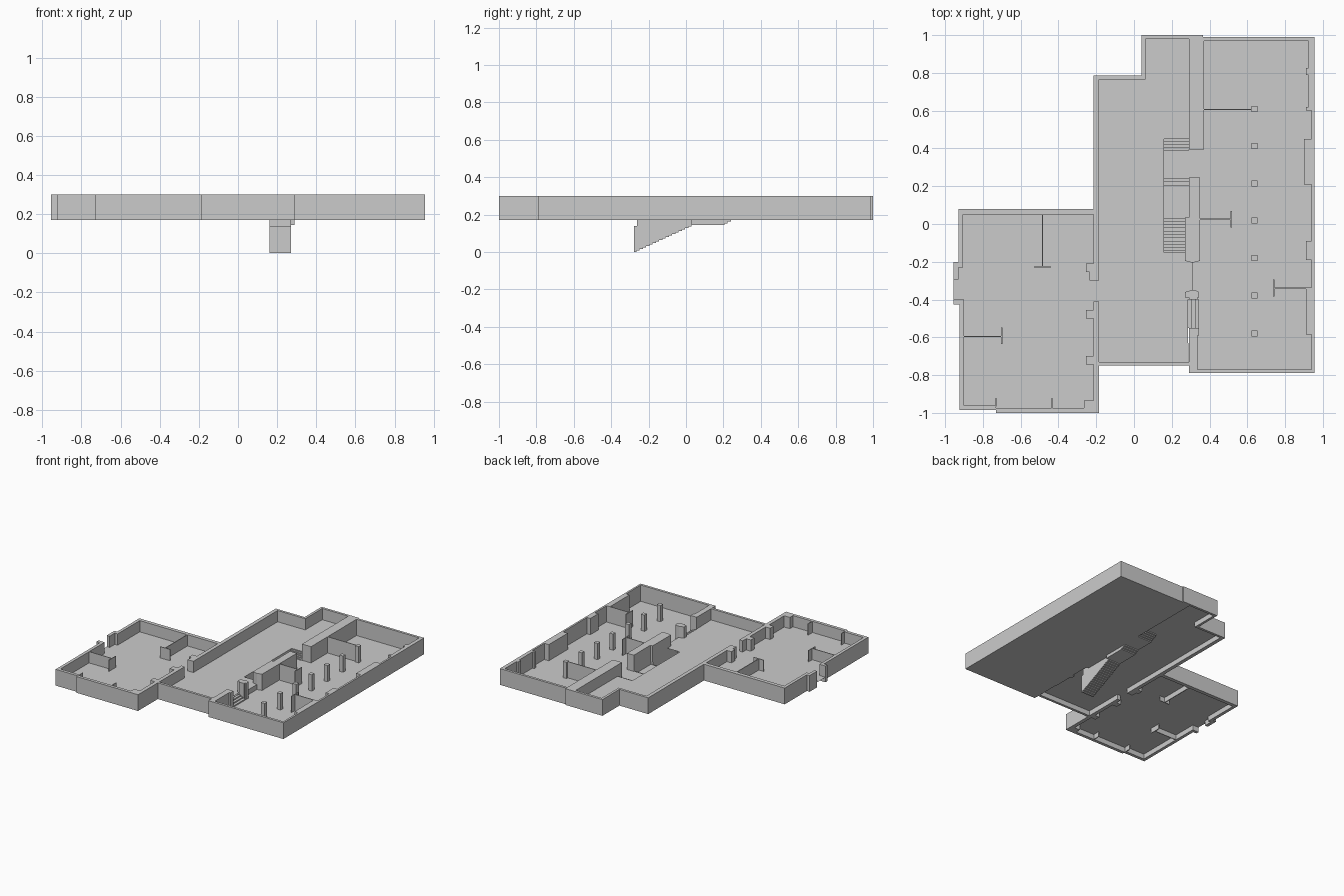
import bpy, bmesh

if "Cube" in bpy.data.objects:
    bpy.data.objects.remove(bpy.data.objects["Cube"])

LOW, HALL, TOP = 0.17, 0.21, 0.30   # east floor, raised hall and wing floor, wall tops


def finish(name, bm):
    bmesh.ops.remove_doubles(bm, verts=bm.verts, dist=1e-5)
    mesh = bpy.data.meshes.new(name)
    bm.to_mesh(mesh)
    bm.free()
    obj = bpy.data.objects.new(name, mesh)
    bpy.context.collection.objects.link(obj)
    return obj


def ccw(p):
    a = sum(a[0] * b[1] - b[0] * a[1] for a, b in zip(p, p[1:] + p[:1]))
    return p if a > 0 else p[::-1]


def prisms(name, outlines, z0=LOW, z1=TOP):
    """Vertical solids from plan outlines."""
    bm = bmesh.new()
    for pts in map(ccw, outlines):
        lo = [bm.verts.new((x, y, z0)) for x, y in pts]
        hi = [bm.verts.new((x, y, z1)) for x, y in pts]
        bm.faces.new(hi)
        bm.faces.new(lo[::-1])
        for i in range(len(pts)):
            j = (i + 1) % len(pts)
            bm.faces.new((lo[i], lo[j], hi[j], hi[i]))
    return finish(name, bm)


def rect(x0, x1, y0, y1):
    return [(x0, y0), (x1, y0), (x1, y1), (x0, y1)]


def floor(name, pts, z):
    bm = bmesh.new()
    bm.faces.new([bm.verts.new((x, y, z)) for x, y in ccw(pts)])
    return finish(name, bm)


# Perimeter walls: one ribbon broken at the side door of the west wing
outer = [(-.955, -.295), (-.955, -.2), (-.93, -.2), (-.93, .08), (-.215, .08),
         (-.215, .785), (.04, .785), (.04, 1), (.365, 1), (.365, .99),
         (.955, .99), (.955, -.79), (.29, -.79), (.29, -.75), (-.185, -.75),
         (-.185, -1), (-.73, -1), (-.73, -.985), (-.925, -.985),
         (-.925, -.425), (-.955, -.425), (-.955, -.4)]
inner = [(-.9, -.4), (-.9, -.96), (-.73, -.96), (-.73, -.975),
         (-.215, -.975), (-.215, -.41), (-.185, -.41), (-.185, -.73),
         (.29, -.73), (.29, -.55), (.335, -.55), (.335, -.77),
         (.94, -.77), (.94, .97), (.37, .97), (.37, .395), (.29, .395),
         (.29, .98), (.06, .98), (.06, .765), (-.185, .765), (-.185, -.3),
         (-.215, -.3), (-.215, .05), (-.905, .05), (-.905, -.23),
         (-.93, -.23), (-.93, -.295)]
prisms("perimeter_walls", [outer + inner])

# Floors: wing and hall are raised, the hall is notched for the stairwell
floor("wing_floor", [outer[-1]] + inner[:7] + inner[-7:] + [outer[0]], HALL)
floor("hall_floor", [(-.185, -.73), (.29, -.73), (.285, -.55), (.285, -.4),
                     (.31, -.4), (.31, -.19), (.27, -.19), (.27, -.15),
                     (.16, -.15), (.16, .45), (.29, .45),
                     (.29, .98), (.06, .98), (.06, .765), (-.185, .765)], HALL)
floor("east_floor", rect(.29, .955, -.79, .99), LOW)
prisms("hall_floor_edge", [rect(.308, .31, -.4, -.19)], LOW, HALL)

# Wall piers along the rooms
prisms("wing_piers", [rect(-.255, -.215, y0, y1) for y0, y1 in
                      ((-.745, -.70), (-.50, -.455), (-.255, -.21))]
       + [rect(-.265, -.215, -.975, -.935), rect(-.235, -.215, -.3, -.255)])
prisms("east_piers", [rect(x, .94, y0, y1) for x, y0, y1 in
                      ((.925, .825, .97), (.91, .79, .825), (.925, .62, .79),
                       (.91, .6, .62), (.9, .21, .45), (.91, -.19, -.09),
                       (.91, -.585, -.34))])

# Core block beside the stairs and the pillar of the passage
prisms("core_block", [[(.29, .245), (.35, .245), (.35, -.195), (.31, -.205),
                       (.27, -.195), (.27, .035), (.29, .035)]])
prisms("passage_pillar", [[(.27, -.39), (.29, -.39), (.29, -.4), (.335, -.4),
                           (.335, -.39), (.345, -.39), (.345, -.36),
                           (.325, -.35), (.305, -.35), (.27, -.36)]])
prisms("passage_jamb", [rect(.335, .345, -.59, -.55)])

# Low steps in the passage, from the hall down to the east room
for i in range(3):
    prisms(f"passage_step_{i}", [rect(.285 + .02 * i, .305 + .02 * i, -.55, -.4)],
           LOW, HALL - .01 * (i + 1))

# Square columns
S = .016
prisms("columns", [rect(.637 - S, .637 + S, y - S, y + S) for y in
                   (.61, .413, .215, .018, -.18, -.378, -.58)])

# Thin partitions, most ending in a T
T = .003
prisms("wing_partitions", [
    rect(-.485 - T, -.485 + T, -.228, .05), rect(-.53, -.44, -.228 - T, -.228 + T),
    rect(-.9, -.7, -.595 - T, -.595 + T), rect(-.7 - T, -.7 + T, -.635, -.548),
    rect(-.73 - T, -.73 + T, -.965, -.92), rect(-.435 - T, -.435 + T, -.975, -.92)])
prisms("east_partitions", [
    rect(.37, .622, .607 - T, .607 + T),
    rect(.35, .515, .025 - T, .025 + T), rect(.515 - T, .515 + T, -.018, .07),
    rect(.74, .94, -.34 - T, -.34 + T), rect(.74 - T, .74 + T, -.383, -.295)])


def zigzag(y0, z0, y1, z1, treads):
    """Stair line going down from (y0, z0) to (y1, z1), riser first and last."""
    dy, dz = (y1 - y0) / treads, (z1 - z0) / (treads + 1)
    pts = [(y0, z0)]
    for i in range(treads):
        z = z0 + dz * (i + 1)
        pts += [(y0 + dy * i, z), (y0 + dy * (i + 1), z)]
    return pts + [(y1, z1)]


def sheet(bm, profile, x0, x1):
    """Surface swept across x along a y-z profile."""
    for (ya, za), (yb, zb) in zip(profile, profile[1:]):
        bm.faces.new([bm.verts.new(c) for c in
                      ((x0, ya, za), (x0, yb, zb), (x1, yb, zb), (x1, ya, za))])


def side(bm, profile, x):
    bm.faces.new([bm.verts.new((x, y, z)) for y, z in profile])


# Stairs: from the hall to a landing at east-room level, then to a lower landing
X0, LAND, Y = .16, .145, .03
upper = zigzag(.45, HALL, .39, LOW, 4)
middle = zigzag(.24, LOW, .205, LAND, 2) + [(Y, LAND)]
bm = bmesh.new()
sheet(bm, upper + middle, X0, .29)
side(bm, upper + middle + [(Y, HALL)], X0)
side(bm, middle + [(Y, LOW)], .29)
sheet(bm, [(Y, LAND), (Y, LOW)], .27, .29)
finish("upper_stairs", bm)

# Long flight down to z = 0, boxed in by side walls and an end wall
lower = zigzag(Y, LAND, -.265, 0.0, 17)[:-1] + [(-.265, 0), (-.278, 0), (-.278, .14),
                                               (-.262, .14), (-.262, HALL)]
bm = bmesh.new()
sheet(bm, lower, X0, .27)
for x in (X0, .27):
    side(bm, lower + [(Y, HALL)], x)
finish("lower_stairs", bm)
